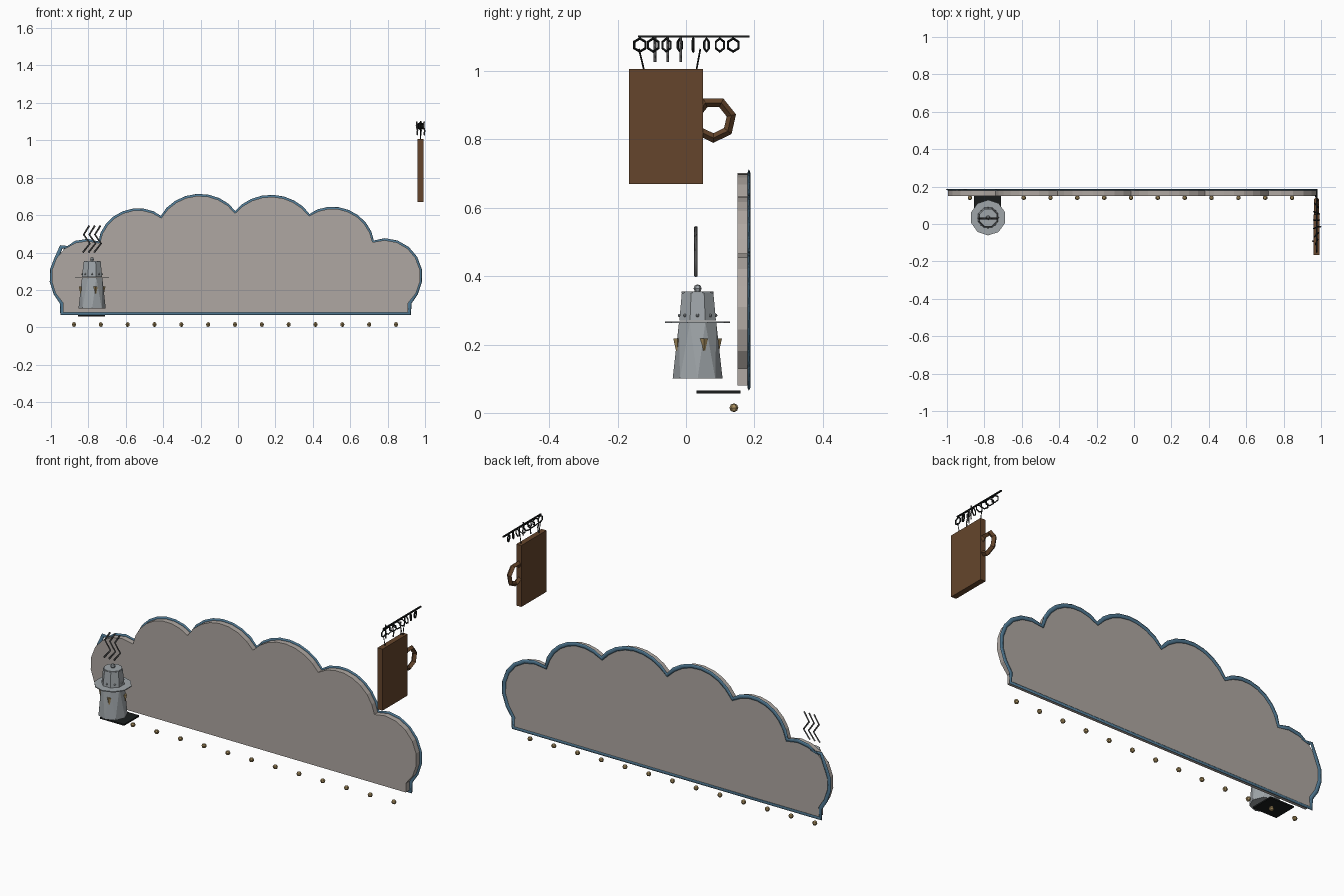
import bpy, bmesh, math
from mathutils import Vector

if "Cube" in bpy.data.objects:
    bpy.data.objects.remove(bpy.data.objects["Cube"])

def material(name, rgb):
    m = bpy.data.materials.new(name)
    m.diffuse_color = (*rgb, 1)
    m.use_nodes = True
    m.node_tree.nodes["Principled BSDF"].inputs["Base Color"].default_value = m.diffuse_color
    return m

STONE = material("stone", (0.43, 0.39, 0.36))
BLUE = material("blue", (0.08, 0.19, 0.29))
BROWN = material("brown", (0.13, 0.06, 0.025))
BLACK = material("black", (0.01, 0.012, 0.012))
STEEL = material("steel", (0.35, 0.38, 0.4))
GOLD = material("gold", (0.4, 0.28, 0.12))
SMOKE = material("smoke", (0.1, 0.1, 0.1))

def finish(name, mat):
    o = bpy.context.object
    o.name = name
    o.data.materials.append(mat)
    return o

def box(name, lo, hi, mat):
    lo, hi = Vector(lo), Vector(hi)
    bpy.ops.mesh.primitive_cube_add(size=1, location=(lo + hi) / 2)
    o = finish(name, mat)
    o.scale = hi - lo
    return o

def cone(name, loc, r1, r2, h, n, mat, rot=0):
    bpy.ops.mesh.primitive_cone_add(vertices=n, radius1=r1, radius2=r2, depth=h,
                                    location=loc, rotation=(0, 0, rot))
    return finish(name, mat)

def ball(name, loc, r, mat):
    bpy.ops.mesh.primitive_uv_sphere_add(segments=6, ring_count=4, radius=r, location=loc)
    return finish(name, mat)

def ring(name, loc, major, minor, n, mat, rot):
    bpy.ops.mesh.primitive_torus_add(major_segments=n, minor_segments=4, major_radius=major,
                                     minor_radius=minor, location=loc, rotation=rot)
    return finish(name, mat)

def wire(name, pts, r, mat, closed=False):
    c = bpy.data.curves.new(name, 'CURVE')
    c.dimensions = '3D'
    s = c.splines.new('POLY')
    s.points.add(len(pts) - 1)
    for p, q in zip(s.points, pts):
        p.co = (*q, 1)
    s.use_cyclic_u = closed
    c.bevel_depth, c.bevel_resolution, c.use_fill_caps = r, 0, True
    o = bpy.data.objects.new(name, c)
    bpy.context.collection.objects.link(o)
    c.materials.append(mat)
    return o

def arc(a, b, h, n=8):
    """Circular bump of height h on the right-hand side of a -> b, without its start."""
    a, b = Vector(a), Vector(b)
    d = (b - a).normalized()
    nrm = Vector((d.y, -d.x))
    c = (b - a).length / 2
    r, half = (c * c + h * h) / (2 * h), 2 * math.atan(h / c)
    out = []
    for i in range(1, n + 1):
        f = half * (2 * i / n - 1)
        out.append((a + b) / 2 + d * r * math.sin(f) + nrm * (r * math.cos(f) - r + h))
    return out

# scalloped sign board
corners = [(.91, .13), (.72, .455), (.38, .595), (-.015, .61), (-.41, .585), (-.74, .45), (-.935, .13)]
heights = [.155, .1, .095, .105, .1, .155]
outline = [Vector((-.935, .08)), Vector((.91, .08)), Vector(corners[0])]
for a, b, h in zip(corners, corners[1:], heights):
    outline += arc(a, b, h)

bm = bmesh.new()
face = bm.faces.new([bm.verts.new((p.x, .15, p.y)) for p in outline])
ext = bmesh.ops.extrude_face_region(bm, geom=[face])
bmesh.ops.translate(bm, vec=(0, .033, 0),
                    verts=[v for v in ext['geom'] if isinstance(v, bmesh.types.BMVert)])
bmesh.ops.recalc_face_normals(bm, faces=bm.faces)
me = bpy.data.meshes.new("sign_board")
bm.to_mesh(me)
me.materials.append(STONE)
bpy.context.collection.objects.link(bpy.data.objects.new("sign_board", me))

# flat blue trim, with a square corner at the upper left
trim = [p.copy() for p in outline]
trim[0].y = trim[1].y = .073
for p in trim[:3] + trim[-1:]:
    p.x += .007 if p.x > 0 else -.007
k = next(i for i, p in enumerate(trim) if i > 40 and p.x < -.93)
trim[k:k] = [Vector((-.89, .43)), Vector((-.945, .43))]
o = wire("blue_trim", [(p.x, 0, p.y) for p in trim], .011, BLUE, True)
o.scale.y, o.location.y = .4, .184

# row of bulbs
for i in range(13):
    ball("bulb", (-.877 + i * .1435, .14, .015), .013, GOLD)

# coffee pot: twisted lower body, brim, upper body, lid and knob
px, py = -.78, .034
n = 8
bm = bmesh.new()
lower = [[bm.verts.new((px + r * math.cos(2 * math.pi * (i + t) / n),
                        py + r * math.sin(2 * math.pi * (i + t) / n), z)) for i in range(n)]
         for r, z, t in ((.073, .1, 0), (.059, .265, .5))]
for i in range(n):
    j = (i + 1) % n
    bm.faces.new((lower[0][i], lower[0][j], lower[1][i]))
    bm.faces.new((lower[0][j], lower[1][j], lower[1][i]))
bm.faces.new(lower[0][::-1])
bm.faces.new(lower[1])
me = bpy.data.meshes.new("pot_lower")
bm.to_mesh(me)
me.materials.append(STEEL)
bpy.context.collection.objects.link(bpy.data.objects.new("pot_lower", me))
cone("pot_brim", (px, py, .265), .095, .095, .005, 10, STEEL)
cone("pot_upper", (px, py, .31), .058, .05, .08, 8, STEEL, math.pi / 8)
cone("pot_lid", (px, py, .352), .047, .047, .006, 10, STEEL)
ball("pot_knob", (px, py, .364), .012, STEEL)
for i in range(8):
    a = i * math.pi / 4
    ball("rivet", (px + .053 * math.cos(a), py + .053 * math.sin(a), .285), .005, STEEL)
for i in range(4):
    a = i * math.pi / 2 + .3
    cone("pot_stud", (px + .062 * math.cos(a), py + .062 * math.sin(a), .2), .004, .012, .036, 4, GOLD)

# steam above the pot
for dx in (-.03, .0, .03):
    wire("steam", [(px + dx + s, .029, .4 + .048 * i)
                   for i, s in enumerate((-.02, .018, -.015, .015))], .005, SMOKE)

# shelf under the pot
box("pot_shelf", (-.855, .03, .057), (-.71, .16, .065), BLACK)

# hanging mug sign
mx = .976
box("mug_board", (.961, -.167, .67), (.991, .05, 1.006), BROWN)
ring("mug_handle", (mx, .08, .858), .054, .014, 7, BROWN, (0, math.pi / 2, 0))
box("hanging_rod", (mx - .004, -.14, 1.098), (mx + .004, .186, 1.104), BLACK)
for i in range(8):
    ring("chain_link", (mx, -.135 + i * .039, 1.076), .019, .004, 6, BLACK,
         (i * .4, math.pi / 2, 0))
for a, b in ((-.122, -.138), (.03, .042)):
    wire("hanger", [(mx, a, 1.0), (mx, b, 1.065)], .0025, BLACK)
for i in range(3):
    x, y = mx + (i - 1) * .019, -.091 + i * .038
    wire("mug_steam", [(x, y, 1.027), (x + .003, y, 1.052), (x - .003, y, 1.077), (x, y, 1.1)], .004, SMOKE)
